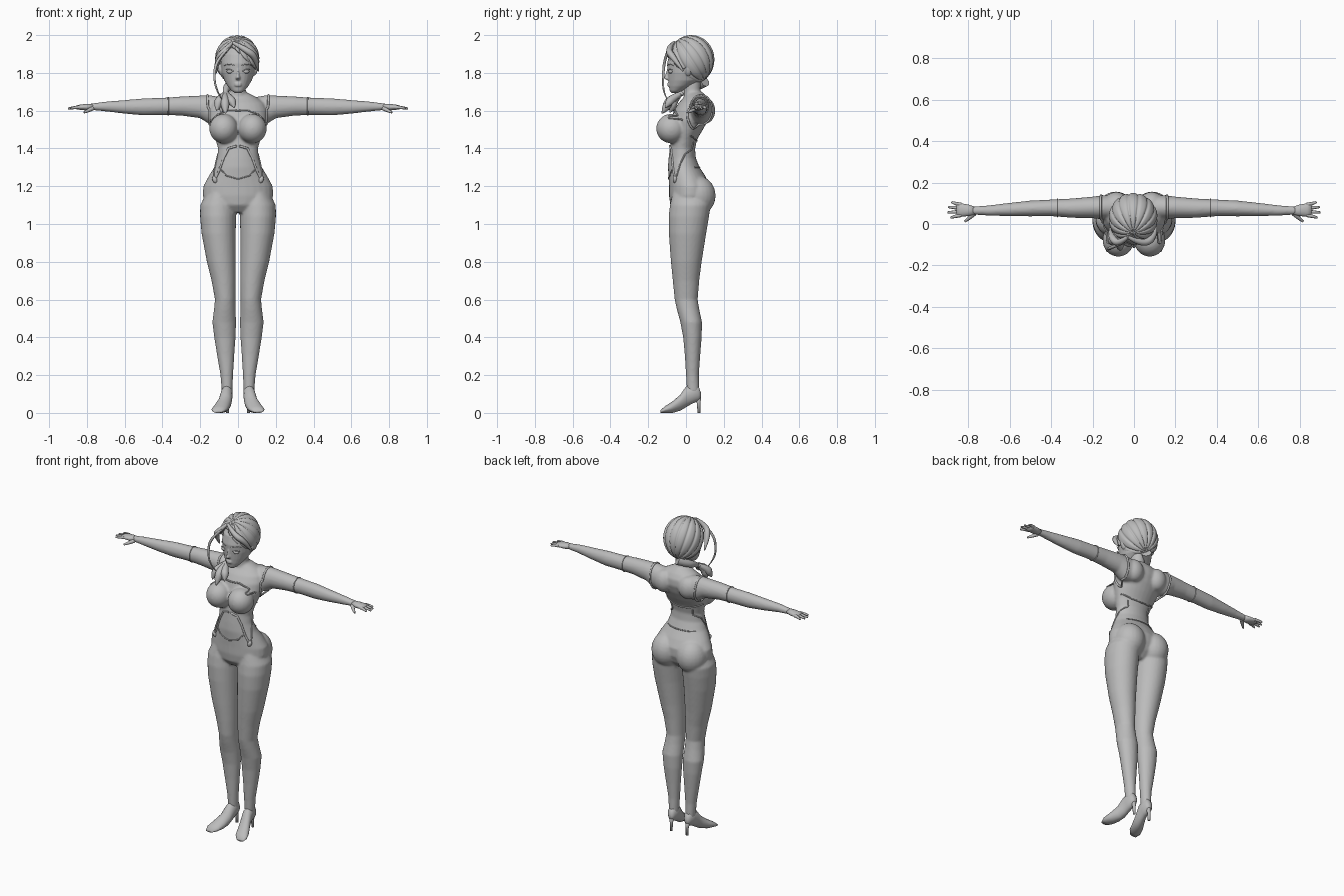
import bpy, bmesh, math
from mathutils import Vector, Matrix
from mathutils.bvhtree import BVHTree

cube = bpy.data.objects.get("Cube")
if cube:
    bpy.data.objects.remove(cube)

clay = bpy.data.materials.new("clay_grey")
clay.use_nodes = True
clay.diffuse_color = (0.5, 0.5, 0.5, 1)
clay.node_tree.nodes["Principled BSDF"].inputs["Base Color"].default_value = (0.5, 0.5, 0.5, 1)


def loft(bm, rows, axis, s=1, segs=28):
    """Elliptic rings; each row is a position on the axis, then the two extents across it."""
    rings = []
    for p, a0, a1, b0, b1 in rows:
        ring = []
        for i in range(segs):
            t = math.tau * i / segs
            a = (a0 + a1) / 2 + (a1 - a0) / 2 * math.cos(t)
            b = (b0 + b1) / 2 + (b1 - b0) / 2 * math.sin(t)
            x, y, z = {"x": (p, a, b), "y": (a, p, b), "z": (a, b, p)}[axis]
            ring.append(bm.verts.new((x * s, y, z)))
        rings.append(ring)
    for low, high in zip(rings, rings[1:]):
        for i in range(segs):
            j = (i + 1) % segs
            bm.faces.new((low[i], low[j], high[j], high[i]))
    bm.faces.new(rings[0])
    bm.faces.new(rings[-1])


def ball(bm, centre, radii, tilt=0):
    m = Matrix.Translation(centre) @ Matrix.Rotation(tilt, 4, "Y") @ Matrix.Diagonal((*radii, 1))
    bmesh.ops.create_uvsphere(bm, u_segments=24, v_segments=14, radius=1, matrix=m)


def evaluated(ob):
    """Mesh of an object with its modifiers applied; the helper object is removed."""
    bpy.context.collection.objects.link(ob)
    dg = bpy.context.evaluated_depsgraph_get()
    mesh = bpy.data.meshes.new_from_object(ob.evaluated_get(dg))
    bpy.data.objects.remove(ob)
    return mesh


def tube(bm, points, radii, s=1, closed=False, smooth=True):
    """Round tapered tube along a path."""
    cu = bpy.data.curves.new("path", "CURVE")
    cu.dimensions, cu.bevel_depth, cu.bevel_resolution, cu.use_fill_caps = "3D", 1, 2, True
    sp = cu.splines.new("NURBS" if smooth else "POLY")
    sp.points.add(len(points) - 1)
    for i, (pt, co) in enumerate(zip(sp.points, points)):
        pt.co = (co[0] * s, co[1], co[2], 1)
        pt.radius = radii[i] if isinstance(radii, (list, tuple)) else radii
    sp.use_cyclic_u = closed
    if smooth:
        sp.order_u, sp.use_endpoint_u, sp.resolution_u = 3, True, 8
    mesh = evaluated(bpy.data.objects.new("path", cu))
    bm.from_mesh(mesh)
    bpy.data.meshes.remove(mesh)


def finish(bm, name, voxel=0, subsurf=0, relax=4):
    bmesh.ops.recalc_face_normals(bm, faces=bm.faces[:])
    mesh = bpy.data.meshes.new(name)
    bm.to_mesh(mesh)
    bm.free()
    ob = bpy.data.objects.new(name, mesh)
    if voxel:
        r = ob.modifiers.new("blend", "REMESH")
        r.mode, r.voxel_size = "VOXEL", voxel
        sm = ob.modifiers.new("relax", "SMOOTH")
        sm.factor, sm.iterations = 0.5, relax
    if subsurf:
        ob.modifiers.new("round", "SUBSURF").levels = subsurf
    mesh = evaluated(ob)
    mesh.name = name
    ob = bpy.data.objects.new(name, mesh)
    bpy.context.collection.objects.link(ob)
    mesh.materials.clear()
    mesh.materials.append(clay)
    mesh.polygons.foreach_set("material_index", [0] * len(mesh.polygons))
    mesh.polygons.foreach_set("use_smooth", [True] * len(mesh.polygons))
    return ob


# Body: torso, neck, legs and arms blended into one skin
bm = bmesh.new()
torso = [(1.06, .09, -.05, .07), (1.1, .165, -.083, .11), (1.15, .187, -.09, .13), (1.2, .184, -.09, .13),
         (1.25, .157, -.092, .105), (1.3, .127, -.096, .072), (1.35, .11, -.092, .052), (1.4, .106, -.086, .048),
         (1.45, .12, -.08, .06), (1.5, .137, -.08, .09), (1.55, .152, -.08, .117), (1.6, .155, -.065, .135),
         (1.64, .14, -.04, .133), (1.67, .1, -.012, .115), (1.695, .05, 0, .09)]
loft(bm, [(z, -w, w, f, b) for z, w, f, b in torso], "z")
loft(bm, [(1.62, -.055, .055, -.03, .1), (1.67, -.047, .047, -.012, .086), (1.71, -.041, .041, -.012, .076),
          (1.78, -.042, .042, -.015, .078)], "z")
leg = [(1.17, .03, .165, -.07, .12), (1.1, .008, .2, -.085, .13), (1.04, .01, .201, -.092, .122),
       (.95, .012, .193, -.091, .107), (.8, .012, .165, -.08, .083), (.7, .012, .14, -.07, .07),
       (.6, .014, .122, -.06, .062), (.55, .013, .127, -.049, .07), (.48, .01, .136, -.03, .085),
       (.4, .013, .126, -.015, .083), (.3, .02, .11, -.006, .075), (.2, .026, .093, 0, .068),
       (.11, .03, .086, .005, .07)]
arm = [(.08, .02, .14, 1.53, 1.67), (.15, .022, .138, 1.527, 1.682), (.2, .028, .132, 1.56, 1.68),
       (.3, .03, .123, 1.574, 1.675), (.4, .038, .118, 1.577, 1.668), (.5, .037, .113, 1.575, 1.665),
       (.6, .038, .102, 1.584, 1.656), (.7, .04, .09, 1.596, 1.648), (.785, .046, .084, 1.604, 1.637)]
for s in (1, -1):
    loft(bm, leg, "z", s)
    loft(bm, arm, "x", s)
    ball(bm, (.076 * s, -.078, 1.505), (.076, .08, .078))
    ball(bm, (.088 * s, .06, 1.15), (.092, .097, .105))
    ball(bm, (.085 * s, .1, 1.6), (.06, .055, .07))
body = finish(bm, "body", voxel=.0075)

# Garment seams, straps and hems laid on the skin
skin = BVHTree.FromPolygons([v.co for v in body.data.vertices], [p.vertices for p in body.data.polygons])


def laid(path, direction=None, steps=8, lift=.001):
    """Resample a path and drop it on the skin along a direction, or to the nearest point."""
    out = []
    for a, b in zip(path, path[1:]):
        for k in range(steps):
            p = Vector(a).lerp(Vector(b), k / steps)
            if direction:
                hit = skin.ray_cast(p, Vector(direction))
            else:
                hit = skin.find_nearest(p)
            if hit[0]:
                out.append(hit[0] + hit[1] * lift)
    return out


def ring(centre, ru, rv, zdip=0, n=24):
    return [(centre[0] + ru * math.cos(math.tau * i / n), centre[1] + rv * math.sin(math.tau * i / n),
             centre[2] + zdip * math.sin(math.tau * i / n)) for i in range(n + 1)]


bm = bmesh.new()
front = lambda pts: [(x, -.6, z) for x, z in pts]
tube(bm, laid(front([(-.145, 1.545), (-.1, 1.583), (-.05, 1.602), (0, 1.6), (.05, 1.602), (.1, 1.583), (.145, 1.545)]),
              (0, 1, 0)), .0045, smooth=False)
tube(bm, laid([(x, .6, z) for x, z in [(-.125, 1.47), (-.06, 1.445), (0, 1.44), (.06, 1.445), (.125, 1.47)]],
              (0, -1, 0)), .004, smooth=False)
finish(bm, "top_hems")

bm = bmesh.new()
tube(bm, laid(front([(-.1, 1.3), (-.06, 1.255), (0, 1.238), (.06, 1.255), (.1, 1.3)]), (0, 1, 0)), .0035, smooth=False)
tube(bm, laid([(x, .6, 1.3) for x in (-.1, -.05, 0, .05, .1)], (0, -1, 0)), .0035, smooth=False)
finish(bm, "waistband")

bm = bmesh.new()
for s in (1, -1):
    strap = [(.122 * s, 1.235), (.1 * s, 1.28), (.075 * s, 1.35), (.05 * s, 1.4), (0, 1.415)]
    tube(bm, laid(front(strap), (0, 1, 0)), .006, smooth=False)
    side = [(.6 * s, y, z) for y, z in [(-.05, 1.25), (-.03, 1.32), (-.005, 1.37), (.03, 1.395), (.04, 1.44)]]
    tube(bm, laid(side, (-s, 0, 0)), .004, smooth=False)
    tip = laid(front([strap[0], strap[1]]), (0, 1, 0))[0]
    ball(bm, tip, (.013, .012, .02), .4 * s)
finish(bm, "hanging_straps")

bm = bmesh.new()
for s in (1, -1):
    hole = [(s * (.16 + .012 * z), .08 + y, 1.585 + z) for y, z, _ in ring((0, 0, 0), .075, .1)]
    tube(bm, laid(hole, steps=3), .006, closed=True, smooth=False)
    cuff = [(.37 * s, .078 + y, 1.622 + z) for y, z, _ in ring((0, 0, 0), .06, .06)]
    tube(bm, laid(cuff, steps=2), .003, closed=True, smooth=False)
finish(bm, "armhole_rims")

# Hands
bm = bmesh.new()
palm = [(.765, .047, .083, 1.605, 1.637), (.8, .038, .094, 1.601, 1.636), (.835, .036, .1, 1.604, 1.632),
        (.857, .04, .098, 1.608, 1.627)]
for s in (1, -1):
    loft(bm, palm, "x", s, 16)
    for y, reach in ((.043, .885), (.06, .9), (.077, .896), (.093, .88)):
        bend = (y - .068) * .25
        tube(bm, [(.835, y, 1.618), (.865, y + bend, 1.618), (reach, y + 2 * bend, 1.611)], [.01, .0085, .005], s)
    tube(bm, [(.77, .052, 1.612), (.79, .033, 1.602), (.816, .012, 1.59)], [.012, .011, .005], s)
finish(bm, "hands")

# High-heeled shoes, toes turned out
foot = [(.08, .045, .068, .08, .105), (.065, .032, .083, .062, .145), (.03, .028, .088, .048, .15),
        (0, .03, .094, .03, .14), (-.03, .035, .105, .012, .096), (-.07, .046, .126, 0, .062),
        (-.11, .06, .14, 0, .036), (-.136, .085, .132, 0, .014)]
bm = bmesh.new()
for s in (1, -1):
    loft(bm, foot, "y", s, 20)
    loft(bm, [(0, .048, .064, .061, .077), (.05, .047, .065, .058, .077), (.095, .038, .076, .04, .08)], "z", s, 16)
finish(bm, "shoes")

# Head with nose, lips and ears blended in
bm = bmesh.new()
skull = [(1.693, .016, -.076, -.045), (1.705, .034, -.086, -.02), (1.73, .055, -.091, .03), (1.76, .073, -.094, .08),
         (1.8, .087, -.097, .11), (1.85, .092, -.1, .12), (1.9, .086, -.088, .12), (1.945, .065, -.052, .1),
         (1.975, .03, -.01, .06)]
loft(bm, [(z, -w, w, f, b) for z, w, f, b in skull], "z")
loft(bm, [(1.763, -.011, .011, -.104, -.08), (1.772, -.013, .013, -.118, -.08), (1.79, -.008, .008, -.109, -.08),
          (1.82, -.006, .006, -.101, -.08)], "z", 1, 12)
for z in (1.743, 1.734):
    ball(bm, (0, -.091, z), (.019, .008, .006))
for s in (1, -1):
    ball(bm, (.093 * s, .012, 1.815), (.011, .018, .032), .25 * s)
finish(bm, "head", voxel=.004, relax=3)

# Eyes, lashes and brows
bm = bmesh.new()
for s in (1, -1):
    ball(bm, (.042 * s, -.08, 1.808), (.018, .014, .012))
    tube(bm, [(.02, -.091, 1.806), (.038, -.098, 1.823), (.066, -.074, 1.816)], [.001, .003, .002], s)
    tube(bm, [(.018, -.099, 1.838), (.045, -.093, 1.852), (.074, -.066, 1.838)], [.002, .003, .001], s)
finish(bm, "eyes_and_brows")

# Swept-back hair: grooved shell with its poles at the parting and the nape
bm = bmesh.new()
bmesh.ops.create_uvsphere(bm, u_segments=140, v_segments=60, radius=1)
turn = Matrix.Rotation(math.radians(35), 4, "X")
for v in bm.verts:
    phi, flat = math.atan2(v.co.y, v.co.x), math.hypot(v.co.x, v.co.y)
    groove = (1 - abs(math.sin(phi * 7))) ** 2 * min(1, flat * 1.6)
    d = turn @ (v.co * (1 - .065 * groove))
    v.co = (d.x * .118 - .004, d.y * .122 + .028, d.z * .13 + 1.87)
off = [f for f in bm.faces if (c := f.calc_center_median()).y < .005 and c.z < 1.94 - .95 * abs(c.x + .03)]
bmesh.ops.delete(bm, geom=off, context="FACES")
finish(bm, "hair_shell").modifiers.new("thickness", "SOLIDIFY").thickness = .008

# Fringe, loose strand and side ponytail
bm = bmesh.new()
tube(bm, [(-.03, -.062, 1.962), (.04, -.1, 1.925), (.098, -.066, 1.88), (.108, -.015, 1.81)], [.008, .018, .018, .004])
tube(bm, [(-.03, -.062, 1.962), (-.075, -.1, 1.915), (-.112, -.062, 1.87), (-.116, -.02, 1.8)], [.008, .018, .018, .004])
tube(bm, [(-.05, -.09, 1.93), (-.115, -.115, 1.87), (-.128, -.122, 1.77), (-.11, -.12, 1.7), (-.085, -.1, 1.66)],
     [.006, .009, .006, .005, .002])
finish(bm, "fringe")

bm = bmesh.new()
tube(bm, [(-.01, .1, 1.755), (-.05, .06, 1.73), (-.066, .01, 1.71), (-.065, -.025, 1.69)], [.03, .025, .018, .013])
ball(bm, (-.065, -.025, 1.69), (.018, .018, .013))
for x, y, z in ((-.112, -.1, 1.6), (-.066, -.128, 1.585), (-.02, -.11, 1.615), (-.088, -.085, 1.59)):
    tube(bm, [(-.065, -.02, 1.695), (x * .6 - .03, y * .5 - .02, 1.662), (x * .9 - .008, y * .85, z + .025), (x, y, z)],
         [.01, .024, .022, .002])
finish(bm, "ponytail")
